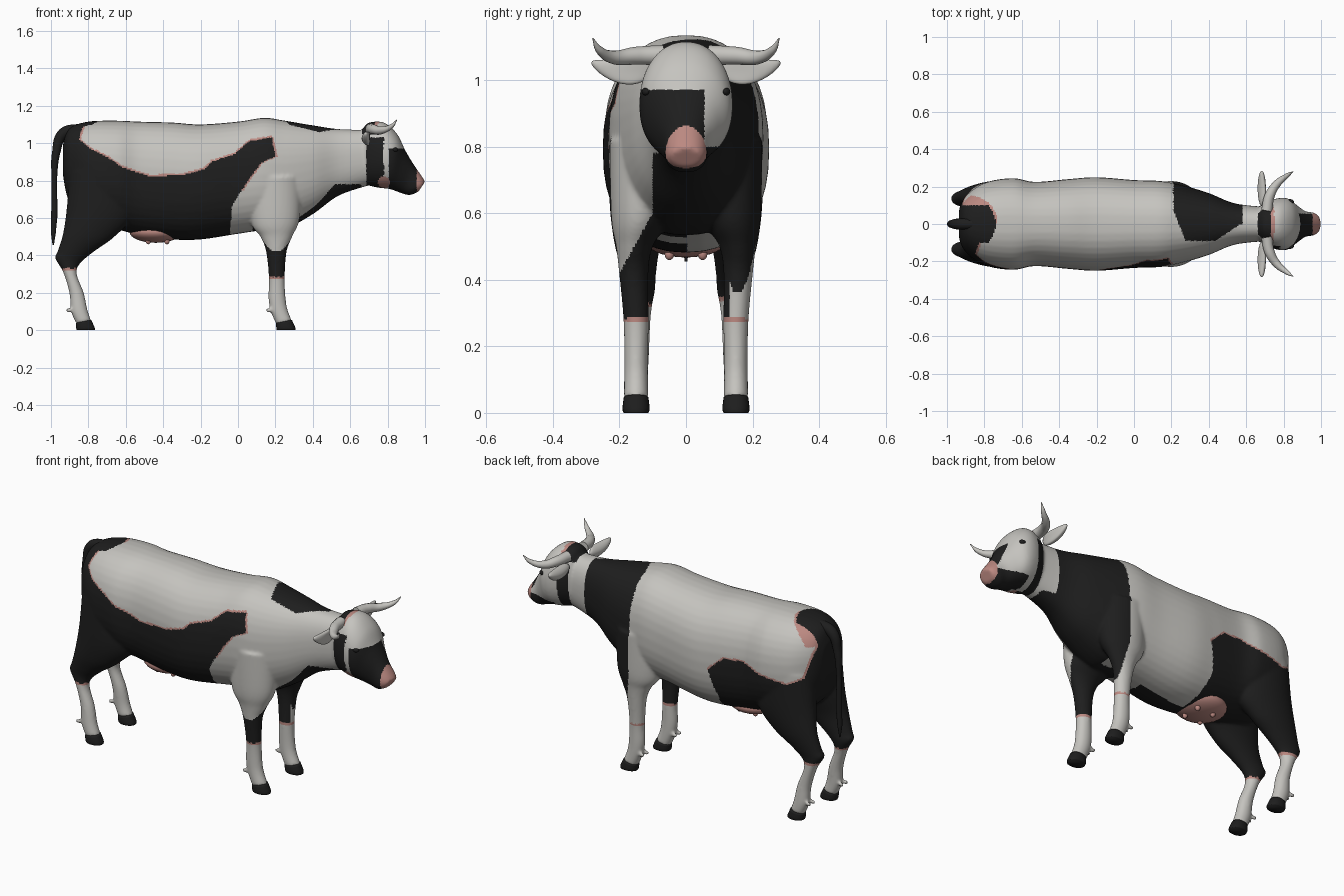
import bpy, bmesh, math
from mathutils import Vector, Matrix

cube = bpy.data.objects.get("Cube")
if cube:
    bpy.data.objects.remove(cube, do_unlink=True)


def material(name, rgb):
    m = bpy.data.materials.new(name)
    m.use_nodes = True
    m.diffuse_color = (*rgb, 1)
    node = m.node_tree.nodes["Principled BSDF"]
    node.inputs["Base Color"].default_value = (*rgb, 1)
    node.inputs["Roughness"].default_value = 0.8
    return m


WHITE, BLACK, PINK = 0, 1, 2
MATS = [material("pale_hide", (0.56, 0.55, 0.52)),
        material("black_hide", (0.013, 0.013, 0.013)),
        material("pink_skin", (0.5, 0.25, 0.22))]


def make_object(name, bm, mat=None):
    bmesh.ops.recalc_face_normals(bm, faces=bm.faces[:])
    mesh = bpy.data.meshes.new(name)
    bm.to_mesh(mesh)
    bm.free()
    obj = bpy.data.objects.new(name, mesh)
    bpy.context.collection.objects.link(obj)
    for m in MATS if mat is None else [MATS[mat]]:
        mesh.materials.append(m)
    mesh.shade_smooth()
    return obj


def evaluated_mesh(obj):
    bpy.context.view_layer.update()
    dg = bpy.context.evaluated_depsgraph_get()
    return bpy.data.meshes.new_from_object(obj.evaluated_get(dg))


def catmull(a, b, c, d, t):
    return [0.5 * (2 * q + (r - p) * t + (2 * p - 5 * q + 4 * r - s) * t * t
                   + (3 * q - p - 3 * r + s) * t ** 3) for p, q, r, s in zip(a, b, c, d)]


def loft(bm, rings, power=1.0, steps=6, n=40):
    """Skin through rings given as (top x, top z, bottom x, bottom z, half width, centre y)."""
    last = len(rings) - 1
    path = [catmull(rings[max(i - 1, 0)], rings[i], rings[i + 1], rings[min(i + 2, last)], k / steps)
            for i in range(last) for k in range(steps)] + [rings[-1]]
    loops = []
    for tx, tz, bx, bz, w, yc in path:
        loop = []
        for k in range(n):
            c, s = math.cos(math.tau * k / n), math.sin(math.tau * k / n)
            c = math.copysign(abs(c) ** power, c)
            s = math.copysign(abs(s) ** power, s)
            loop.append(bm.verts.new(((tx + bx + (tx - bx) * c) / 2, yc + w * s,
                                      (tz + bz + (tz - bz) * c) / 2)))
        loops.append(loop)
    for a, b in zip(loops, loops[1:]):
        for k in range(n):
            bm.faces.new((a[k], a[k - 1], b[k - 1], b[k]))
    bm.faces.new(loops[0])
    bm.faces.new(loops[-1][::-1])


def ball(bm, centre, size, turn=Matrix()):
    place = Matrix.Translation(centre) @ turn @ Matrix.Diagonal((*size, 1))
    return bmesh.ops.create_uvsphere(bm, u_segments=24, v_segments=16, radius=1, matrix=place)["verts"]


def tube(name, points, mat):
    """Tapered tube through (x, y, z, radius) points."""
    curve = bpy.data.curves.new(name, "CURVE")
    curve.dimensions = "3D"
    curve.bevel_depth, curve.bevel_resolution, curve.use_fill_caps = 1, 4, True
    sp = curve.splines.new("BEZIER")
    sp.bezier_points.add(len(points) - 1)
    for bp, (x, y, z, r) in zip(sp.bezier_points, points):
        bp.co, bp.radius = (x, y, z), r
        bp.handle_left_type = bp.handle_right_type = "AUTO"
    temp = bpy.data.objects.new(name + "_path", curve)
    bpy.context.collection.objects.link(temp)
    mesh = evaluated_mesh(temp)
    bpy.data.objects.remove(temp, do_unlink=True)
    mesh.name = name
    mesh.materials.clear()
    mesh.materials.append(MATS[mat])
    mesh.shade_smooth()
    bpy.context.collection.objects.link(bpy.data.objects.new(name, mesh))


# Torso and neck, then head
hide = bmesh.new()
TORSO = [(-.935, 1.0, .82, .08), (-.9, 1.08, .68, .15), (-.8, 1.115, .58, .22), (-.65, 1.12, .54, .245),
         (-.53, 1.115, .51, .225), (-.35, 1.11, .485, .24), (-.2, 1.1, .485, .25), (0, 1.115, .515, .235),
         (.14, 1.135, .535, .23), (.25, 1.12, .54, .21), (.4, 1.095, .62, .165), (.54, 1.075, .72, .11),
         (.72, 1.07, .78, .09)]
loft(hide, [(x, top, x, low, w, 0) for x, top, low, w in TORSO], power=.85)
loft(hide, [(.67, 1.08, .66, .84, .08, 0), (.7, 1.11, .69, .78, .11, 0), (.78, 1.11, .76, .76, .138, 0),
            (.85, 1.05, .8, .757, .135, 0), (.895, .96, .84, .745, .1, 0), (.94, .885, .88, .73, .07, 0),
            (.985, .82, .92, .722, .062, 0), (1.0, .795, .965, .74, .045, 0)], power=.92)

# Legs with dewclaws, and hooves
FRONT = [(.34, .82, .05, .82, .1, .13), (.33, .6, .07, .58, .085, .14), (.29, .5, .12, .5, .055, .155),
         (.26, .42, .15, .42, .044, .157), (.25, .28, .165, .28, .038, .15), (.255, .17, .163, .17, .036, .15),
         (.265, .11, .175, .1, .036, .15), (.288, .05, .205, .03, .037, .15)]
REAR = [(-.55, .85, -.9, .85, .11, .12), (-.56, .62, -.915, .66, .1, .13), (-.66, .5, -.935, .52, .07, .145),
        (-.77, .42, -.965, .42, .05, .14), (-.845, .355, -.978, .385, .042, .135),
        (-.862, .3, -.935, .31, .036, .14), (-.825, .2, -.902, .2, .035, .145),
        (-.805, .11, -.892, .1, .036, .15), (-.785, .05, -.865, .035, .037, .15)]
for side, hand in ((-1, "right"), (1, "left")):
    for place, rings in (("front", FRONT), ("rear", REAR)):
        loft(hide, [(*r[:5], side * r[5]) for r in rings])
        tx, _, bx, _, w, yc = rings[-1]
        for dy in (-.02, .02):
            ball(hide, (bx - .04, side * yc + dy, .107), (.018, .01, .013))
        hoof = bmesh.new()
        loft(hoof, [(tx, .055, bx - .002, .038, w, side * yc), (tx + .018, .015, bx, .01, w + .004, side * yc),
                    (tx + .02, 0, bx + .003, 0, w, side * yc)], power=.9, steps=3, n=24)
        make_object(f"{place}_{hand}_hoof", hoof, BLACK)

# Fuse into one smooth hide
raw = make_object("raw_hide", hide)
remesh = raw.modifiers.new("Fuse", "REMESH")
remesh.mode, remesh.voxel_size = "VOXEL", .0075
soft = raw.modifiers.new("Soften", "SMOOTH")
soft.factor, soft.iterations = .5, 8
skin = evaluated_mesh(raw)
bpy.data.objects.remove(raw, do_unlink=True)
skin.name = "body_hide"
skin.materials.clear()
for m in MATS:
    skin.materials.append(m)
bpy.context.collection.objects.link(bpy.data.objects.new("body_hide", skin))

# Coat patches as side outlines
RIGHT_PATCH = [(-.8, 1.2), (-.85, 1.02), (-.79, .97), (-.69, .92), (-.62, .87), (-.47, .82), (-.29, .83),
               (-.18, .86), (-.14, .9), (-.02, .94), (.06, 1.01), (.18, 1.03), (.2, .93), (.12, .89),
               (.06, .81), (-.03, .67), (-.05, .45), (-.5, .3), (-1.1, .3), (-1.1, 1.2)]
LEFT_PATCH = [(-.31, .4), (-.35, .6), (-.31, .76), (-.4, .84), (-.52, .85), (-.62, .82), (-.8, .79),
              (-.88, .83), (-.92, 1), (-1.1, 1), (-1.1, .3), (-.5, .3)]


def inside(poly, x, z):
    hit = False
    for (ax, az), (bx, bz) in zip(poly, poly[1:] + poly[:1]):
        if (az > z) != (bz > z) and x < ax + (z - az) * (bx - ax) / (bz - az):
            hit = not hit
    return hit


def head_colour(x, y, z):
    if x > .955 and z > .735:
        return PINK
    if y < 0 and math.hypot(x - .78, z - .79) < .032:
        return PINK
    if z > 1.05 and x < .75 and abs(y) < .09:
        return BLACK if x < .73 else PINK
    face = x > .805 and z < .97 and y < .055
    jaw = y > 0 and z < .8 and x > .78
    band = .685 < x < (.78 if y < 0 else .74) and z < 1.03
    return BLACK if face or jaw or band else WHITE


def front_colour(x, y, z):
    if z < .285:
        return PINK if z > .272 else WHITE
    chest = x > .27 and y > -.1 and z < .78
    if y < 0:
        leg = z < .42 + max(0, y + .2) * 1.8 and z < .6 and x > .08
        neck = z > 1 and y > -.09 and .24 - .4 * y < x < .57 + 1.5 * y
        return BLACK if chest or leg or neck else WHITE
    rear_edge = .2 + max(0, .65 - z) * .18 + max(0, .1 - y) * .4 * (z > .9)
    inner = z < .5 and y < .13
    return BLACK if chest or inner or rear_edge < x < .58 else WHITE


def rear_colour(x, y, z):
    sock = .33 if y < 0 else .35
    if x < -.6 and z < sock:
        return PINK if z > sock - .013 else WHITE
    if abs(y) < .1 and (x < -.9 or (z > .95 and math.hypot(x + .88, y) < .14)):
        return BLACK
    if y > 0 and z > 1 and x < -.72 and math.hypot(x + .88, y) < .152:
        return PINK
    patch = RIGHT_PATCH if y < 0 else LEFT_PATCH
    if inside(patch, x, z):
        return BLACK
    edge = z > .75 and (inside(patch, x, z - .01) or inside(patch, x - .01, z))
    return PINK if edge else WHITE


for f in skin.polygons:
    x, y, z = f.center
    rule = head_colour if x > .66 else front_colour if x > .21 or (x > .06 and z < .55) else rear_colour
    f.material_index = rule(x, y, z)
skin.shade_smooth()

# Udder and tail
udder = bmesh.new()
ball(udder, (-.44, 0, .525), (.14, .13, .058))
for tx in (-.48, -.38):
    for ty in (-.05, .05):
        ball(udder, (tx, ty, .477), (.014, .014, .018))
make_object("udder", udder, PINK)
tube("tail", [(-.84, 0, 1.075, .03), (-.935, 0, 1.05, .03), (-.972, 0, .95, .022), (-.982, 0, .8, .014),
              (-.982, 0, .62, .017), (-.987, 0, .52, .013), (-.988, 0, .455, .004)], BLACK)

# Horns, ears and eyes
for side, hand in ((-1, "right"), (1, "left")):
    tube(f"{hand}_horn", [(.71, side * .07, 1.075, .03), (.725, side * .15, 1.073, .027),
                          (.765, side * .215, 1.068, .021), (.82, side * .26, 1.09, .012),
                          (.85, side * .28, 1.125, .002)], WHITE)
    ear = bmesh.new()
    for v in ball(ear, (0, 0, 0), (.022, .095, .036)):
        t = v.co.y / .095
        v.co.z *= 1 - .3 * t
        v.co.x -= .012 * (1 - (v.co.z / .036) ** 2)
        v.co.z -= .018 * (1 - t * t)
        v.co.y *= side
    ear.transform(Matrix.Translation((.695, side * .19, 1.043)) @ Matrix.Rotation(side * .1, 4, "X"))
    make_object(f"{hand}_ear", ear, WHITE)
    eye = bmesh.new()
    ball(eye, (.842, side * .122, .965), (.016, .009, .011), Matrix.Rotation(side * -.5, 4, "Z"))
    make_object(f"{hand}_eye", eye, BLACK)
